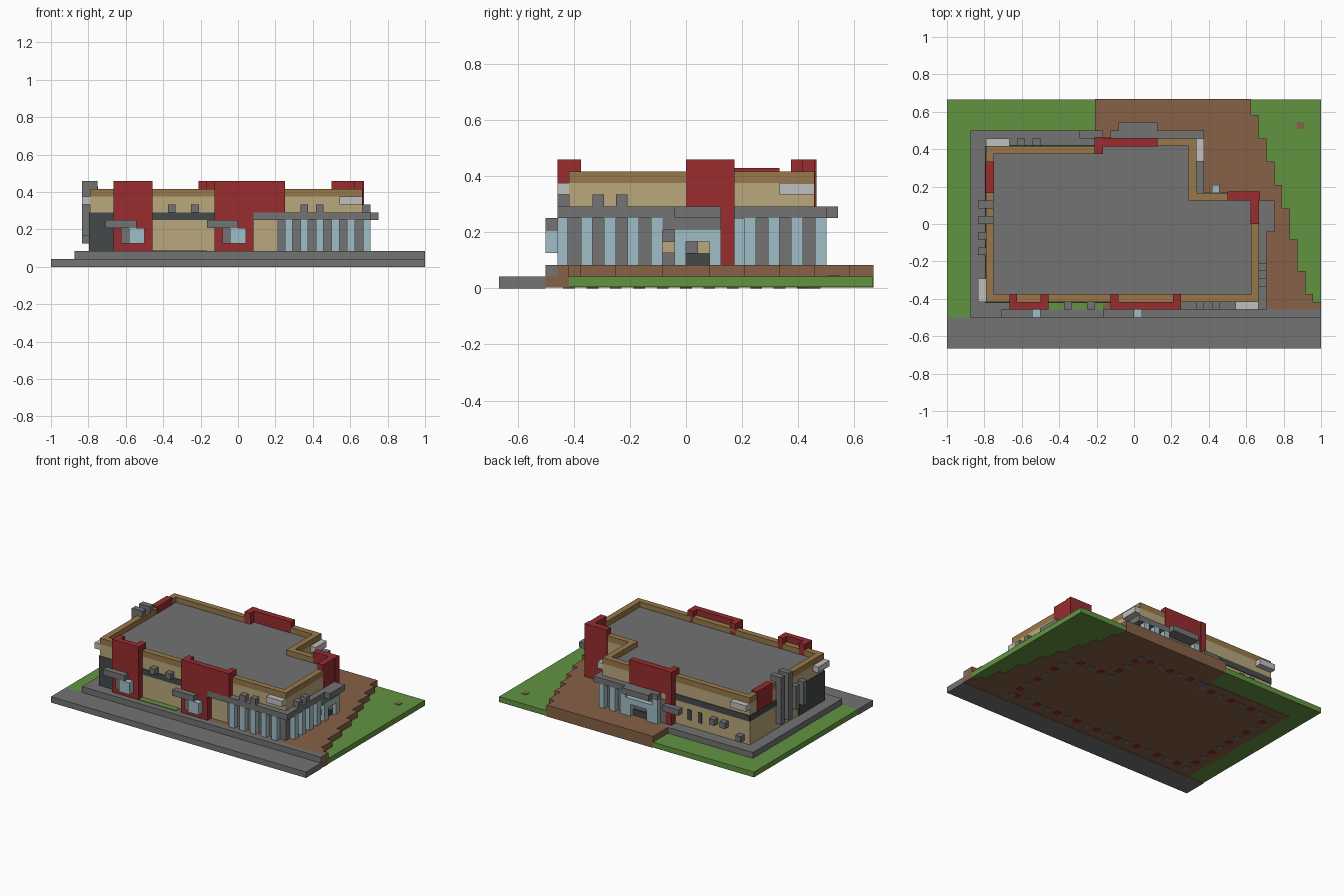
import bpy, bmesh

if "Cube" in bpy.data.objects:
    bpy.data.objects.remove(bpy.data.objects["Cube"])

U = 1 / 24  # one block


def material(name, rgb):
    lin = [(c / 255 / 12.92) if c < 11 else ((c / 255 + 0.055) / 1.055) ** 2.4 for c in rgb]
    m = bpy.data.materials.new(name)
    m.use_nodes = True
    m.diffuse_color = (*lin, 1)
    m.node_tree.nodes["Principled BSDF"].inputs["Base Color"].default_value = (*lin, 1)
    return m


GREY = material("stone grey", (115, 115, 115))
DARK = material("dark slate", (67, 73, 74))
RED = material("red", (152, 44, 47))
TAN = material("tan", (186, 168, 125))
TRIM = material("ochre trim", (152, 121, 74))
BLUE = material("glass blue", (160, 189, 198))
WHITE = material("pale grey", (192, 192, 192))
GREEN = material("grass green", (98, 148, 65))
BROWN = material("soil brown", (135, 97, 70))


def finish(bm, name, mat):
    bmesh.ops.recalc_face_normals(bm, faces=bm.faces)
    me = bpy.data.meshes.new(name)
    bm.to_mesh(me)
    bm.free()
    me.materials.append(mat)
    ob = bpy.data.objects.new(name, me)
    bpy.context.collection.objects.link(ob)
    return ob


def prism(name, pts, z0, z1, mat):
    """Extrude a plan outline, in blocks, from z0 to z1."""
    bm = bmesh.new()
    face = bm.faces.new([bm.verts.new((x * U, y * U, z0 * U)) for x, y in pts])
    ext = bmesh.ops.extrude_face_region(bm, geom=[face])
    for v in ext["geom"]:
        if isinstance(v, bmesh.types.BMVert):
            v.co.z = z1 * U
    return finish(bm, name, mat)


def box(name, x0, x1, y0, y1, z0, z1, mat):
    return prism(name, [(x0, y0), (x1, y0), (x1, y1), (x0, y1)], z0, z1, mat)


# ground
box("road", -24, 24, -16, -12, 0, 1, GREY)
prism("grass", [(-24, -12), (-21, -12), (-21, -10), (24, -10), (24, 16), (-24, 16)], 0.1, 1, GREEN)
box("front_soil", -21, 24, -12, -10, 0.08, 1, BROWN)
box("sidewalk", -21, 24, -12, -11, 1, 2, GREY)
box("platform", -21, -4, -11, 12, 1, 2, GREY)
box("platform_soil", -21, -4, -10, 12, 0.05, 1, BROWN)
path = [(-4, -11), (24, -11)]
tops = [-10, -9, -6, -2, 2, 5, 8, 11, 14]
for i, top in enumerate(tops):
    path += [(24 - i, top), (23 - i, top)]
path += [(15, 16.03), (-5, 16.03), (-5, 12), (-4, 12)]
prism("soil_yard", path, 0.05, 2, BROWN)
box("soil_spot", 20.9, 21.8, 12.2, 13.1, 1, 1.08, BROWN)
box("front_lawn", -11, -4, -11, -10, 2, 2.1, GREEN)

# main walls, roof and parapet ring
outer = [(-19, -10), (16, -10), (16, 4), (8, 4), (8, 11), (-5, 11), (-5, 10), (-19, 10)]
inner = [(-18, -9), (15, -9), (15, 3), (7, 3), (7, 10), (-4, 10), (-4, 9), (-18, 9)]
prism("walls", outer, 2, 9, TAN)
prism("roof", inner, 9, 9.1, GREY)
bm = bmesh.new()
rings = [[bm.verts.new((x * U, y * U, z * U)) for x, y in loop]
         for loop, z in ((outer, 9), (outer, 10), (inner, 10), (inner, 9))]
for a, b in zip(rings, rings[1:] + rings[:1]):
    for i in range(len(a)):
        j = (i + 1) % len(a)
        bm.faces.new((a[i], a[j], b[j], b[i]))
finish(bm, "parapet", TRIM)

# foundation blocks showing underneath
for (ax, ay), (bx, by) in zip(outer, outer[1:] + outer[:1]):
    n = max(abs(bx - ax), abs(by - ay))
    for k in range(0, n, 2):
        x, y = ax + (bx - ax) * k / n, ay + (by - ay) * k / n
        box("foundation_block", x - .5, x + .5, y - .5, y + .5, 0, 0.1, RED if k % 4 else GREY)

# dark cladding
E = 0.12
box("front_dark_wall", -19 - E, -16, -10 - E, -9, 2, 7, DARK)
box("left_dark_wall", -19 - E, -18, -10, -3, 2, 7, DARK)
box("front_dark_band", -11, -3, -10 - E, -9, 6, 7, DARK)
box("back_dark_band", -19, -5, 9, 10 + E, 6, 7, DARK)
box("left_dark_band", -19 - E, -18, -3, 10, 6, 7, DARK)
for x in (-10, -8):
    box("back_slit_window", x, x + 0.7, 9, 10 + E, 3.2, 5, DARK)

# grey window walls with projecting glass bays
box("front_window_wall", 5, 16 + E, -10 - E, -9, 2, 6, GREY)
box("side_window_wall", 15, 16 + E, -10, 3, 2, 6, GREY)
box("wing_side_window_wall", 7, 8 + E, 4, 11, 2, 6, GREY)
box("wing_back_window_wall", -4, 8 + E, 10, 11 + E, 2, 6, GREY)
box("inner_corner_window_wall", 8, 12, 3, 4 + E, 2, 6, GREY)
for x in range(6, 16, 2):
    box("front_window", x, x + 1, -11, -10, 2, 6, BLUE)
for y in range(-9, -2, 2):
    box("side_window", 16, 17, y, y + 1, 2, 6, BLUE)
for y in (5, 7, 9):
    box("wing_side_window", 8, 9, y, y + 1, 2, 6, BLUE)
for x in (-3, 3, 5, 7):
    box("wing_back_window", x - 0, x + 1, 11, 12, 2, 6, BLUE)
box("inner_corner_window", 10, 11, 4, 5, 2, 6, BLUE)

# canopies
prism("front_canopy", [(2, -11), (17, -11), (17, -1), (18, -1), (18, 3), (16, 3),
                       (16, -10), (2, -10)], 6, 7, GREY)
prism("wing_canopy", [(8, 4), (9, 4), (9, 12), (3, 12), (3, 13), (-2, 13),
                      (-2, 12), (-3, 12), (-3, 11), (8, 11)], 6, 7, GREY)

# side entrance
box("side_door_header", 16, 17, -1, 3, 4, 5, BLUE)
box("side_entrance_beam", 16, 17, -2, 3, 5, 6, GREY)
for y in (-1, 2):
    box("side_door_post", 16, 17, y, y + 1, 2, 4, BLUE)
box("side_door_base", 16, 16.4, 0, 2, 2, 3, DARK)
box("side_door_panel", 16, 16.4, 1, 2, 3, 4, TAN)
box("side_wall_patch", 16, 16.4, -2, -1, 3, 4, TAN)

# back entrance
box("back_door_header", -2, 3, 11, 12, 4, 5, BLUE)
for x in (-2, 2):
    box("back_door_post", x, x + 1, 11, 12, 2, 4, BLUE)
box("back_door_base", -1, 2, 11, 11.4, 2, 3, DARK)
box("back_awning", -7, -4, 11, 12, 4.5, 5.5, GREY)

# red pylons and raised parapets
box("left_front_pylon", -16, -11, -11, -10, 2, 11, RED)
box("main_front_pylon", -3, 2, -11, -10, 2, 11, RED)
box("main_front_sign_panel", 2, 6, -11, -10, 7, 11, RED)
for x in (-16, -12, -3, 5):
    box("front_panel_return", x, x + 1, -10.05, -9, 9, 11, RED)
R = 0.04
box("right_pylon", 12, 16 + R + E, 3, 4 + R + E, 2, 11, RED)
box("right_panel", 15 - R, 16 + R, 0, 3, 7, 11, RED)
box("back_panel", -5 - R, 3, 10 - R, 11 + R, 7, 11, RED)
box("back_pylon", -5 - R, -4, 10, 11 + R + E, 2, 11, RED)
box("back_panel_return", -5 - R, -4 + R, 9, 10, 9, 11, RED)
box("left_panel", -19 - R, -18 + R, 4, 8, 7, 10.3, RED)

# front entrances: awning with glass box
for x in (-17, -4):
    box("entrance_awning", x, x + 4, -12, -11, 5, 6, GREY)
    box("entrance_recess", x + 2, x + 3, -11.5, -11, 3, 5, GREY)
    box("entrance_glass", x + 3, x + 5, -12, -11, 3, 5, BLUE)

# wall units
for x in (-9, -6):
    box("front_wall_unit", x, x + 1, -11, -10, 7, 8, GREY)
for x in (8, 10):
    box("front_canopy_unit", x, x + 1, -11, -10, 7, 8, GREY)
for y in (-8, -6):
    box("side_canopy_unit", 16, 17, y, y + 1, 7, 8, GREY)
for x in (-15, -13):
    box("back_wall_unit", x, x + 1, 10, 11, 4, 5, GREY)
box("back_low_unit", -18, -17, 10, 11, 2.5, 3.5, GREY)
for y in (-4, -2):
    box("left_wall_unit", -20, -19, y, y + 1, 4, 8, GREY)

# chimneys on the right-hand wall
for y in (0, 2):
    box("chimney", -20, -19, y, y + 1, 3, 11, GREY)
    box("chimney_elbow", -19, -18, y, y + 1, 9, 11, GREY)

# pale corner boxes
box("front_corner_box", 13, 16, -11, -10, 8, 9, WHITE)
box("wing_corner_box", 8, 9, 8, 11, 8, 9, WHITE)
box("back_corner_box", -19, -16, 10, 11, 8, 9, WHITE)
box("left_corner_box", -20, -19, -10, -7, 8, 9, WHITE)
